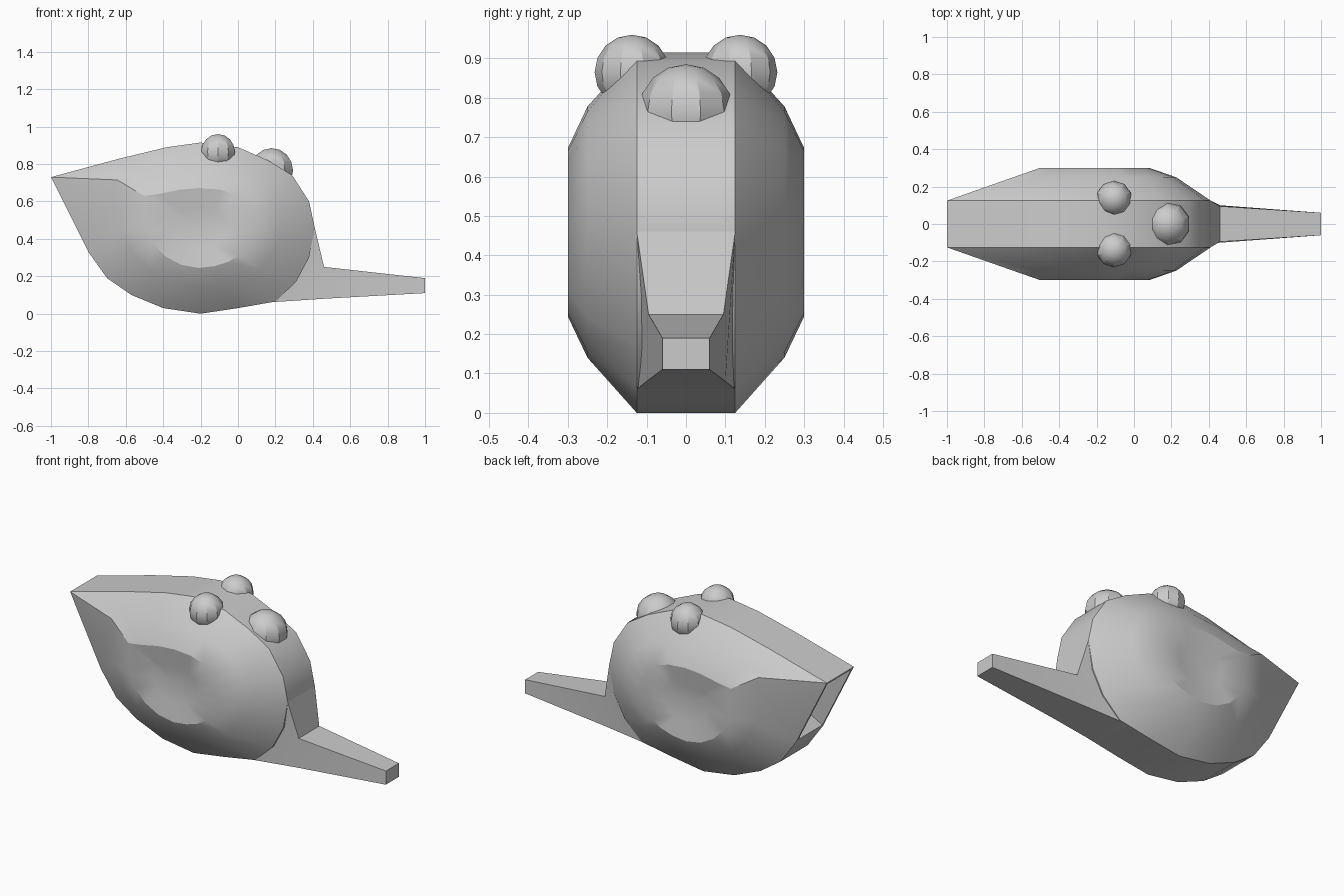
import bpy, bmesh
from mathutils import Vector

if "Cube" in bpy.data.objects:
    bpy.data.objects.remove(bpy.data.objects["Cube"])


def finish(name, bm, angle=0.52):
    """Turn a bmesh into a smooth object whose steep edges stay sharp."""
    bmesh.ops.recalc_face_normals(bm, faces=bm.faces[:])
    for f in bm.faces:
        f.smooth = True
    for e in bm.edges:
        if e.calc_face_angle(0) > angle:
            e.smooth = False
    me = bpy.data.meshes.new(name)
    bm.to_mesh(me)
    bm.free()
    ob = bpy.data.objects.new(name, me)
    bpy.context.collection.objects.link(ob)
    return ob


def bridge(bm, a, b):
    n = len(a)
    return [bm.faces.new((a[i], a[(i + 1) % n], b[(i + 1) % n], b[i])) for i in range(n)]


# Body: side outline and the matching edge of the round cheek, as (x, z)
outline = [(-1, .73), (-.63, .83), (-.38, .89), (-.2, .915), (0, .89), (.16, .82),
           (.29, .74), (.38, .6), (.41, .46), (.38, .3), (.31, .17), (.2, .065),
           (0, .03), (-.2, 0), (-.4, .03), (-.57, .1), (-.7, .19), (-.8, .33)]
cheek = [(-.645, .715), (-.53, .73), (-.36, .765), (-.2, .778), (-.04, .765), (.08, .725),
         (.16, .66), (.21, .57), (.225, .46), (.19, .34), (.11, .24), (.03, .19),
         (-.08, .155), (-.21, .14), (-.35, .165), (-.48, .235), (-.57, .33), (-.63, .45)]
mid = Vector((-.21, .457))


def scaled(k):
    return [mid + (Vector(p) - mid) * k for p in cheek]


layers = [(outline, .125), (cheek, .25), (scaled(.67), .30), (scaled(.33), .285)]
bm = bmesh.new()
rims = []
for side in (-1, 1):
    rings = [[bm.verts.new((p[0], side * y, p[1])) for p in pts] for pts, y in layers]
    for a, b in zip(rings, rings[1:]):
        bridge(bm, a, b)
    hub = bm.verts.new((mid.x, side * .272, mid.y))
    inner = rings[-1]
    for i in range(len(inner)):
        bm.faces.new((inner[i], inner[(i + 1) % len(inner)], hub))
    rims.append(rings[0])
strip = bridge(bm, *rims)
bmesh.ops.recalc_face_normals(bm, faces=bm.faces[:])

# Opening in the sloping end of the body
mouth = strip[-1]
bmesh.ops.inset_region(bm, faces=[mouth], thickness=.02)
bmesh.ops.inset_region(bm, faces=[mouth], thickness=.02, depth=-.1)
body = finish("body", bm)

# Tail: tapering block, each section is (top x, top z, bottom x, bottom z, half widths)
bm = bmesh.new()
sections = []
for tx, tz, bx, bz, tw, bw in [(.41, .46, .16, .06, .125, .125),
                               (.46, .25, .46, .08, .095, .1),
                               (1, .19, 1, .11, .06, .06)]:
    sections.append([bm.verts.new(c) for c in
                     ((tx, -tw, tz), (tx, tw, tz), (bx, bw, bz), (bx, -bw, bz))])
for a, b in zip(sections, sections[1:]):
    bridge(bm, a, b)
bm.faces.new(sections[0])
bm.faces.new(sections[-1])
finish("tail", bm, .3)


# Two small knobs on top and a larger one behind them
def knob(name, loc, r):
    bm = bmesh.new()
    bmesh.ops.create_uvsphere(bm, u_segments=10, v_segments=8, radius=r)
    finish(name, bm).location = loc


for side, label in ((-1, "front"), (1, "back")):
    knob(label + "_knob", (-.107, side * .137, .865), .095)
knob("large_knob", (.18, 0, .765), .12)
